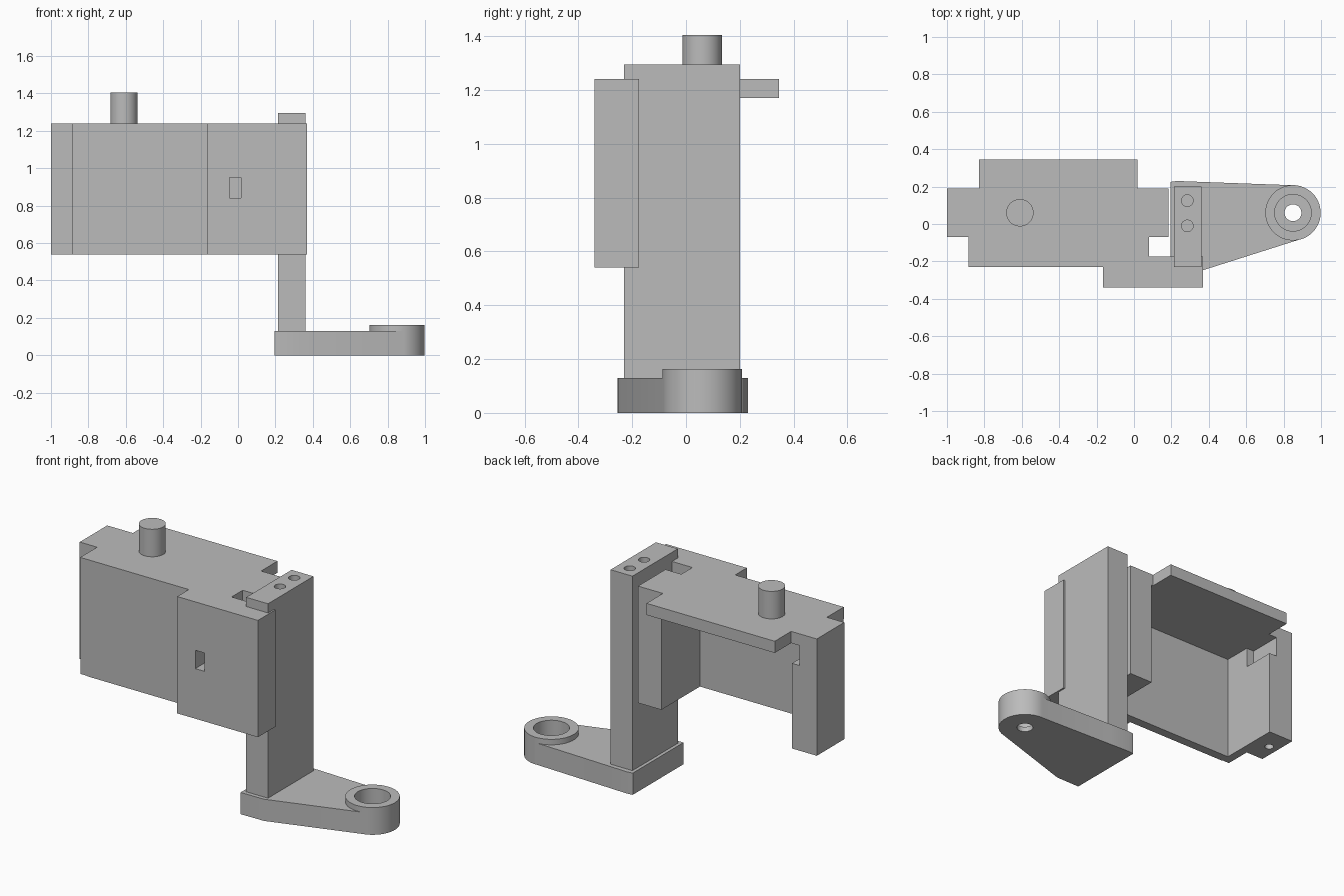
import bpy
import bmesh

if "Cube" in bpy.data.objects:
    bpy.data.objects.remove(bpy.data.objects["Cube"])

grey = bpy.data.materials.new("plain grey")
grey.use_nodes = True
colour = (0.5, 0.5, 0.5, 1)
grey.diffuse_color = colour
grey.node_tree.nodes["Principled BSDF"].inputs["Base Color"].default_value = colour


def extrude(name, outline, bottom, top):
    """Closed plan outline pulled up from bottom to top."""
    bm = bmesh.new()
    face = bm.faces.new([bm.verts.new((x, y, bottom)) for x, y in outline])
    result = bmesh.ops.extrude_face_region(bm, geom=[face])
    moved = [v for v in result["geom"] if isinstance(v, bmesh.types.BMVert)]
    bmesh.ops.translate(bm, verts=moved, vec=(0, 0, top - bottom))
    bmesh.ops.recalc_face_normals(bm, faces=bm.faces)
    mesh = bpy.data.meshes.new(name)
    bm.to_mesh(mesh)
    bm.free()
    mesh.materials.append(grey)
    obj = bpy.data.objects.new(name, mesh)
    bpy.context.collection.objects.link(obj)
    return obj


def box(name, x0, x1, y0, y1, z0, z1):
    return extrude(name, [(x0, y0), (x1, y0), (x1, y1), (x0, y1)], z0, z1)


def cylinder(name, x, y, radius, z0, z1):
    bpy.ops.mesh.primitive_cylinder_add(
        vertices=48, radius=radius, depth=z1 - z0, location=(x, y, (z0 + z1) / 2))
    obj = bpy.context.object
    obj.name = name
    obj.data.materials.append(grey)
    return obj


def boolean(target, other, operation="DIFFERENCE"):
    """Apply a boolean and remove the helper."""
    other.hide_render = True
    mod = target.modifiers.new("shape", "BOOLEAN")
    mod.operation = operation
    mod.solver = "EXACT"
    mod.object = other
    bpy.context.view_layer.objects.active = target
    bpy.ops.object.modifier_apply(modifier=mod.name)
    bpy.data.objects.remove(other)


def smooth(obj):
    bpy.ops.object.select_all(action="DESELECT")
    obj.select_set(True)
    bpy.context.view_layer.objects.active = obj
    bpy.ops.object.shade_smooth_by_angle()


# Shared housing plan levels
back, inner, front, nose = 0.19, -0.175, -0.23, -0.34
end, wall_out, wall_in = -1.0, -0.885, -0.835
ear_front, ear_end = -0.07, 0.185
base, ceiling, roof = 0.54, 1.17, 1.24

# Front block, with a channel that holds the column, and the right ear
block = [(-0.165, front), (-0.165, nose), (0.37, nose), (0.37, inner),
         (0.36, inner), (0.36, front), (0.215, front), (0.215, inner),
         (0.08, inner), (0.08, ear_front), (ear_end, ear_front), (ear_end, back)]
left_ear = [(end, back), (end, ear_front), (wall_out, ear_front)]

# Housing walls, open at the back and below
walls = extrude("housing_walls", left_ear + [
    (wall_out, front + 0.004), (wall_in, front + 0.004), (wall_in, front)]
    + block + [(0.03, back), (0.03, inner), (wall_in, inner), (wall_in, back)],
    base, ceiling)
boolean(walls, box("notch_cutter", wall_out, -0.8, -0.01, 0.25, 1.05, 1.2))
boolean(walls, box("window_cutter", -0.045, 0.015, -0.4, -0.24, 0.84, 0.95))
boolean(walls, cylinder("ear_hole_cutter", -0.94, 0.06, 0.025, 0.5, 0.7))
smooth(walls)

# Housing roof, overhanging at the back
overhang = 0.345
extrude("housing_roof", left_ear + [(wall_out, front)] + block + [
    (0.02, back), (0.02, overhang), (-0.83, overhang), (-0.83, back)],
    ceiling, roof)

# Shaft on the roof
smooth(cylinder("shaft", -0.61, 0.06, 0.073, roof, 1.405))

# Upright column with two screw holes
column = box("column", 0.215, 0.36, front, 0.2, 0.13, 1.295)
for y in (-0.01, 0.125):
    boolean(column, cylinder("screw_cutter", 0.285, y, 0.031, 1.1, 1.4))
smooth(column)

# Foot arm with a round, counterbored boss
pivot = (0.85, 0.06)
arm = extrude("foot_arm", [
    (0.195, 0.225), (0.195, -0.255), (0.35, -0.253), (0.895, -0.08),
    pivot, (0.855, 0.207), (0.36, 0.225), (0.23, 0.23)], 0, 0.13)
boolean(arm, cylinder("boss", *pivot, 0.148, 0, 0.163), "UNION")
boolean(arm, cylinder("bore_cutter", *pivot, 0.098, 0.03, 0.3))
boolean(arm, cylinder("pin_cutter", *pivot, 0.045, -0.1, 0.1))
smooth(arm)
